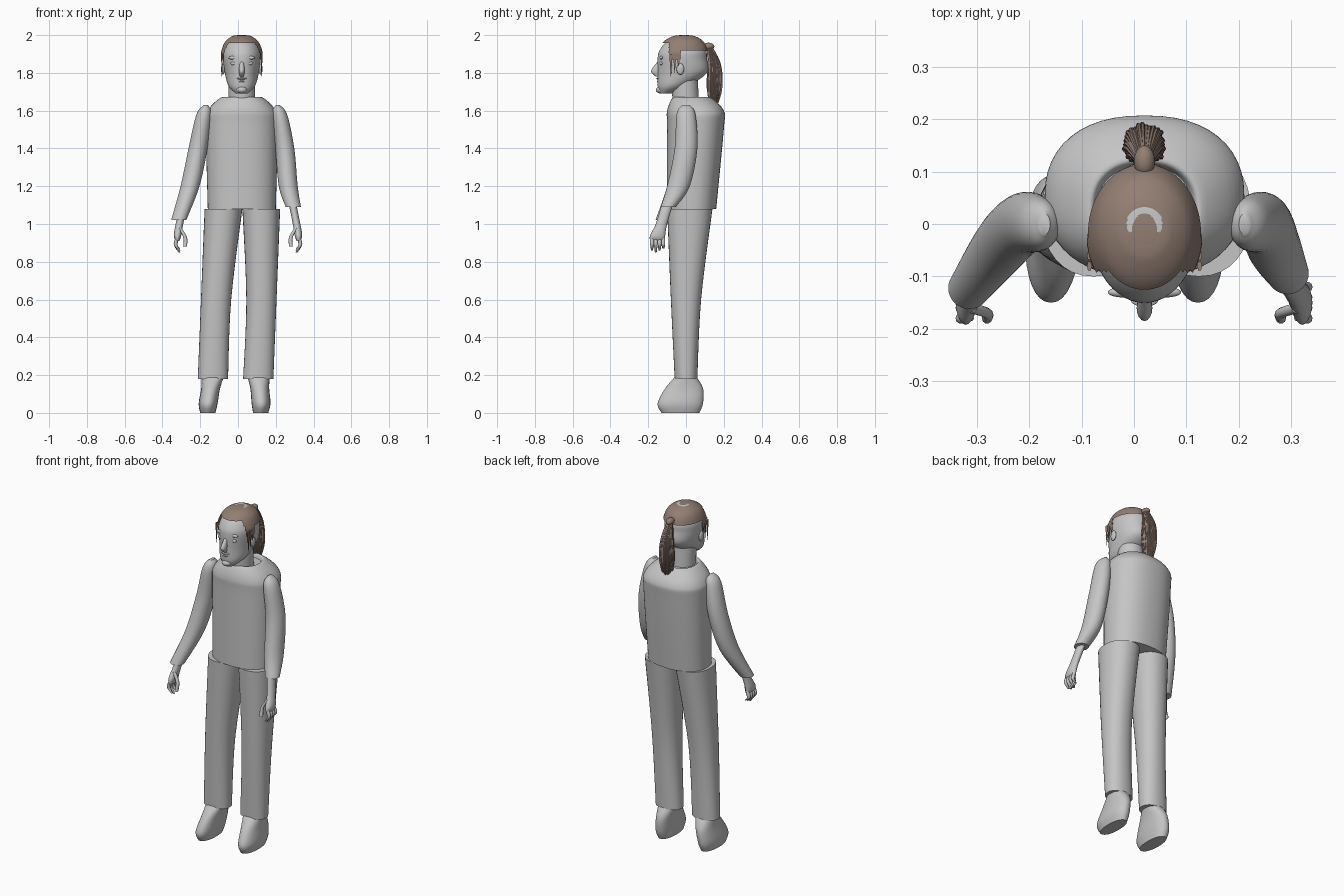
import bpy, bmesh, math, random
from mathutils import Matrix, Vector

cube = bpy.data.objects.get("Cube")
if cube:
    bpy.data.objects.remove(cube, do_unlink=True)
random.seed(4)
MIDLINE = .02
SIDES = {"left": 1, "right": -1}


def material(name, color):
    mat = bpy.data.materials.new(name)
    mat.use_nodes = True
    mat.diffuse_color = (*color, 1)
    shader = mat.node_tree.nodes["Principled BSDF"]
    shader.inputs["Base Color"].default_value = mat.diffuse_color
    return mat


GREY = material("plain grey", (.56, .56, .56))
BROWN = material("hair brown", (.29, .21, .17))


def finish(name, bm, *mats):
    """Turn a bmesh into a smooth shaded object."""
    bmesh.ops.recalc_face_normals(bm, faces=bm.faces)
    mesh = bpy.data.meshes.new(name)
    bm.to_mesh(mesh)
    bm.free()
    obj = bpy.data.objects.new(name, mesh)
    bpy.context.collection.objects.link(obj)
    for mat in mats:
        mesh.materials.append(mat)
    bpy.ops.object.select_all(action="DESELECT")
    obj.select_set(True)
    bpy.context.view_layer.objects.active = obj
    bpy.ops.object.shade_smooth_by_angle(angle=math.radians(50))
    return obj


def smooth_rings(rings, steps):
    """Fill in extra rings along a smooth spline through the given ones."""
    padded = [Vector(ring) for ring in (rings[0], *rings, rings[-1])]
    result = []
    for before, start, end, after in zip(padded, padded[1:], padded[2:], padded[3:]):
        leave, arrive = (end - before) / 2, (after - start) / 2
        for step in range(steps):
            t = step / steps
            ease = t * t * (3 - 2 * t)
            result.append(start.lerp(end, ease) + leave * t * (1 - t) * (1 - t)
                          - arrive * t * t * (1 - t))
    return result + [padded[-1]]


def loft_mesh(rings, sides=32, power=2, steps=6):
    """Skin level rings, each (z, centre x, centre y, radius x, radius y)."""
    bm = bmesh.new()
    loops = []
    for z, x, y, radius_x, radius_y in smooth_rings(rings, steps):
        loop = []
        for side in range(sides):
            angle = math.tau * side / sides
            across, along = (math.copysign(abs(part) ** (2 / power), part)
                             for part in (math.cos(angle), math.sin(angle)))
            loop.append(bm.verts.new((x + radius_x * across, y + radius_y * along, z)))
        loops.append(loop)
    for lower, upper in zip(loops, loops[1:]):
        for side in range(sides):
            bm.faces.new((lower[side - 1], lower[side], upper[side], upper[side - 1]))
    bm.faces.new(loops[0])
    bm.faces.new(loops[-1])
    return bm


def loft(name, rings, mat=GREY, **options):
    return finish(name, loft_mesh(rings, **options), mat)


def centred(rings):
    """Put rings given as (z, centre y, radius x, radius y) on the midline."""
    return [(z, MIDLINE, y, radius_x, radius_y) for z, y, radius_x, radius_y in rings]


def blob(name, place, size, mat=GREY):
    bm = bmesh.new()
    placement = Matrix.Translation(place) @ Matrix.Diagonal((*size, 1))
    bmesh.ops.create_uvsphere(bm, u_segments=20, v_segments=12, radius=1, matrix=placement)
    return finish(name, bm, mat)


# Shirt body, with a collar that turns inward
loft("shirt", centred([(1.08, .03, .18, .13), (1.5, .05, .19, .15), (1.6, .05, .18, .15),
                       (1.67, .03, .11, .1), (1.65, .03, .09, .08)]), sides=48, power=2.3)

# Trouser legs and feet, both leaning a little to one side
LEG = [(.18, .12, 0, .08, .06), (.6, .12, 0, .08, .08), (1.08, .1, .02, .1, .12)]
FOOT = [(0, .14, -.03, .04, .1), (.05, .14, -.03, .05, .12),
        (.13, .13, -.01, .05, .1), (.2, .12, 0, .06, .05)]


def place_leg(rings, sign):
    return [(z, MIDLINE + sign * x - .04 * (1 - z), *rest) for z, x, *rest in rings]


for side, sign in SIDES.items():
    loft(side + "_trouser_leg", place_leg(LEG, sign), power=2.2)
    loft(side + "_foot", place_leg(FOOT, sign), power=2.2)

# Sleeves and hands; one sleeve is longer
SLEEVE = [(1.63, .19, 0, .01, .02), (1.58, .2, 0, .04, .05), (1.4, .23, 0, .05, .06),
          (1.2, .26, -.04, .05, .06)]
CUFF_HEIGHT = {"left": 1.09, "right": 1.02}
PALM = [(1.1, .29, -.1, .02, .03), (1, .31, -.13, .02, .03),
        (.94, .32, -.15, .02, .04), (.91, .32, -.15, .01, .04)]
THUMB = [(.98, .31, -.16, .01, .01), (.93, .28, -.17, .01, .01), (.88, .28, -.18, .01, .01)]


def place_arm(rings, sign):
    """Mirror an arm; the shoulders sit on the midline, the hands around zero."""
    return [(z, sign * x + MIDLINE * min(max(3 * z - 3.3, 0), 1), *rest)
            for z, x, *rest in rings]


for side, sign in SIDES.items():
    height = CUFF_HEIGHT[side]
    cuff = (height, .62 - .3 * height, .4 * height - .53, .04, .04)
    loft(side + "_sleeve", place_arm(SLEEVE + [cuff], sign))
    loft(side + "_palm", place_arm(PALM, sign), sides=20)
    loft(side + "_thumb", place_arm(THUMB, sign), sides=10)
    for finger in range(4):
        y = .02 * finger - .18
        tip = .85 + .01 * abs(finger - 1)
        loft(f"{side}_finger_{finger}", place_arm(
            [(.93, .32, y, .01, .01), (.89, .33, y, .01, .01), (tip, .31, y, .005, .005)],
            sign), sides=10)

# Neck, then a head made of a jaw and a rounded dome
loft("neck", centred([(1.63, 0, .07, .07), (1.8, -.01, .07, .07)]))
head = [(1.69, -.11, .03, .03), (1.73, -.07, .07, .08), (1.8, -.02, .09, .13),
        (1.88, -.02, .1, .13)]
for degrees in (20, 45, 70, 85):
    angle = math.radians(degrees)
    shrink = math.cos(angle) ** .8
    head.append((1.88 + .11 * math.sin(angle), -.02 + .01 * math.sin(angle),
                 .1 * shrink, .13 * shrink))
loft("head", centred(head), sides=48)

# Face details and ears
loft("nose", centred([(1.86, -.14, .01, .01), (1.81, -.16, .015, .025),
                      (1.78, -.15, .01, .01)]), sides=16)
blob("upper_lip", (MIDLINE, -.145, 1.77), (.026, .013, .005))
blob("lower_lip", (MIDLINE, -.14, 1.755), (.022, .014, .006))
blob("chin", (MIDLINE, -.13, 1.71), (.03, .03, .02))
for side, sign in SIDES.items():
    blob(side + "_eye", (MIDLINE + sign * .04, -.13, 1.85), (.02, .01, .01))
    blob(side + "_brow", (MIDLINE + sign * .04, -.13, 1.88), (.03, .01, .01))
    blob(side + "_ear", (MIDLINE + sign * .1, -.03, 1.82), (.01, .02, .03))


# Hair cap follows the skull, trimmed along the hairline, with a bare arch on the crown
def hairline(y):
    if y < -.09:
        return 1.96
    return 1.87 if y < -.03 else 1.92


scalp = [(z + .01, y, width + .01, depth + .005) for z, y, width, depth in head[2:]]
bm = loft_mesh(centred(scalp), sides=96, steps=12)
centres = {face: face.calc_center_median() for face in bm.faces}
crown = Vector((MIDLINE, 0, 0))
for face, centre in centres.items():
    spot = centre - crown
    if spot.z > 1.97 and spot.y > -.015 and .02 < spot.xy.length < .034:
        face.material_index = 1
trim = [face for face, centre in centres.items() if centre.z < hairline(centre.y)]
bmesh.ops.delete(bm, geom=trim, context="FACES")
finish("hair_cap", bm, BROWN, GREY)

# Loose locks in front of the ears
for side, sign in SIDES.items():
    for lock in range(3):
        y = .02 * lock - .08
        x = MIDLINE + sign * .105
        loft(f"{side}_lock_{lock}", [(1.9, x, y, .005, .01),
                                     (1.78 + .02 * lock, x, y, .001, .001)], BROWN, sides=6)

# Ponytail: tie, solid core and a ring of tapering strands
blob("hair_tie", (MIDLINE, .12, 1.94), (.02, .03, .02), BROWN)
tail = [(1.95, .12, .01), (1.85, .15, .03), (1.73, .15, .035), (1.62, .14, .01)]
loft("ponytail_core", centred([(z, y, radius, radius) for z, y, radius in tail]), BROWN)
STRANDS = 30
for strand in range(STRANDS):
    angle = math.tau * strand / STRANDS
    spread = random.uniform(.9, 1.1)
    drop = random.uniform(1, 1.1)
    top = tail[0][0]
    rings = []
    for z, y, radius in tail:
        reach = spread * radius
        thickness = .003 + radius / 20
        rings.append((top - drop * (top - z), MIDLINE + reach * math.cos(angle),
                      y + reach * math.sin(angle), thickness, thickness))
    loft(f"ponytail_strand_{strand}", rings, BROWN, sides=6)
